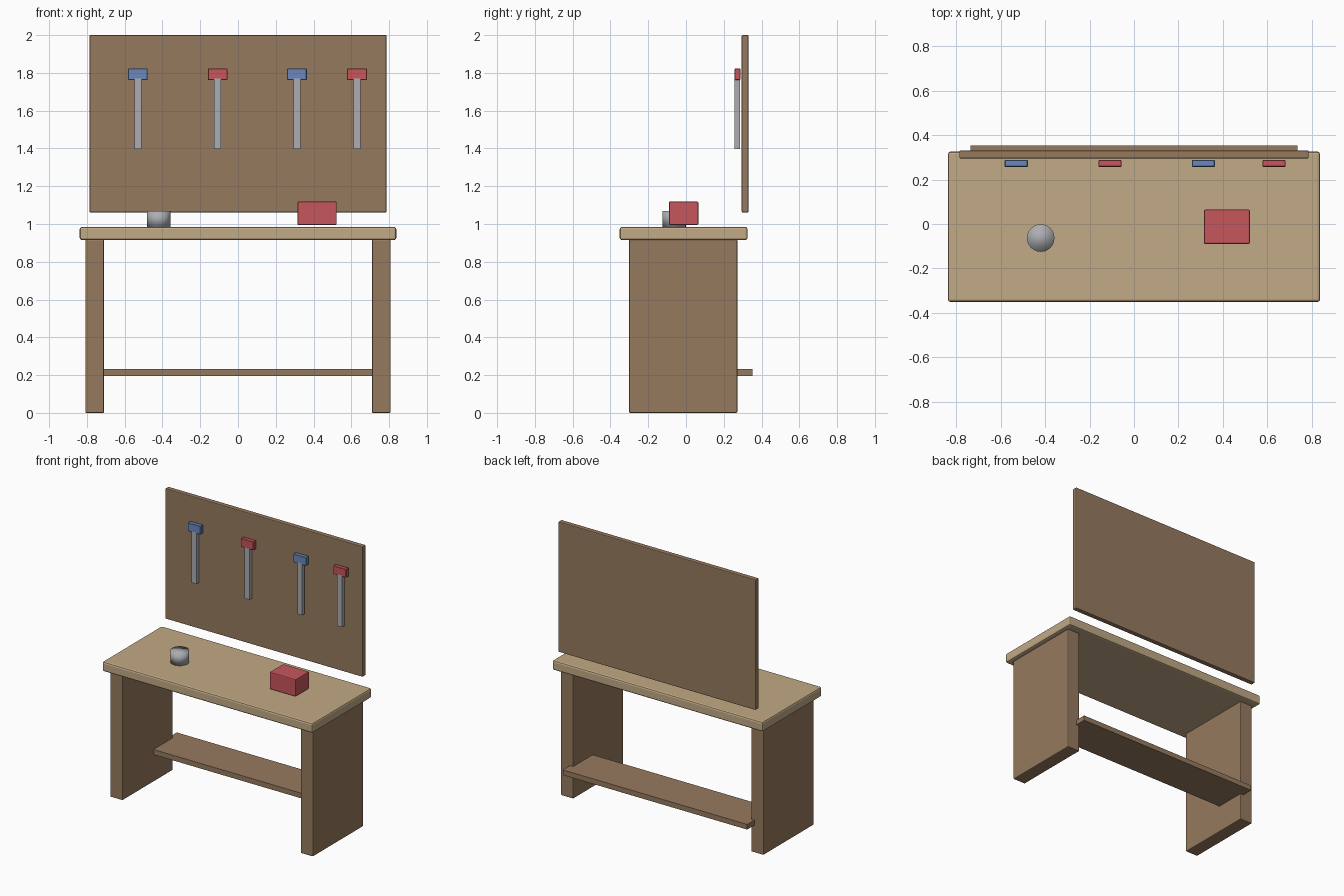
import bpy, bmesh, math
from mathutils import Vector

if "Cube" in bpy.data.objects:
    bpy.data.objects.remove(bpy.data.objects["Cube"])


def material(name, rgb):
    m = bpy.data.materials.new(name)
    m.diffuse_color = (*rgb, 1)
    m.use_nodes = True
    m.node_tree.nodes["Principled BSDF"].inputs["Base Color"].default_value = m.diffuse_color
    return m


light_wood = material("light_wood", (0.54, 0.40, 0.235))
dark_wood = material("dark_wood", (0.305, 0.195, 0.114))
red = material("red", (0.565, 0.092, 0.107))
blue = material("blue", (0.147, 0.25, 0.497))
steel = material("steel", (0.41, 0.42, 0.45))


def finish(name, bm, mat, bevel=0, segments=2):
    mesh = bpy.data.meshes.new(name)
    bm.to_mesh(mesh)
    bm.free()
    mesh.materials.append(mat)
    ob = bpy.data.objects.new(name, mesh)
    bpy.context.collection.objects.link(ob)
    if bevel:
        mod = ob.modifiers.new("rounded_edges", 'BEVEL')
        mod.width = bevel
        mod.segments = segments
    return ob


def box(name, x, y, z, mat, bevel=0, segments=2):
    """Box from (min, max) pairs on each axis."""
    bm = bmesh.new()
    bmesh.ops.create_cube(bm, size=1)
    lo, hi = Vector((x[0], y[0], z[0])), Vector((x[1], y[1], z[1]))
    for v in bm.verts:
        v.co = (lo + hi) / 2 + v.co * (hi - lo)
    return finish(name, bm, mat, bevel, segments)


# Bench: worktop, two slab legs, rear shelf
box("worktop", (-0.838, 0.838), (-0.351, 0.326), (0.915, 0.985), light_wood, 0.012)
for side, name in ((-1, "left_leg"), (1, "right_leg")):
    box(name, sorted((side * 0.709, side * 0.808)), (-0.302, 0.272), (0, 0.917), dark_wood, 0.006)
box("shelf", (-0.735, 0.735), (0.05, 0.353), (0.196, 0.233), dark_wood)

# Tool board floating behind the worktop
box("tool_board", (-0.786, 0.786), (0.295, 0.331), (1.061, 2.0), dark_wood, 0.005)

# Row of hanging hammers with alternating head colours
for i, x in enumerate((-0.53, -0.108, 0.312, 0.63)):
    box(f"hammer_handle_{i + 1}", (x - 0.019, x + 0.019), (0.257, 0.286), (1.398, 1.77), steel)
    box(f"hammer_head_{i + 1}", (x - 0.052, x + 0.052), (0.257, 0.288), (1.762, 1.823),
        red if i % 2 else blue, 0.003, 1)

# Items on the worktop: toolbox and metal can
box("toolbox", (0.315, 0.522), (-0.09, 0.065), (0.995, 1.119), red, 0.006)
bm = bmesh.new()
bmesh.ops.create_cone(bm, cap_ends=True, segments=24, radius1=0.062, radius2=0.062, depth=0.085)
bmesh.ops.translate(bm, verts=bm.verts, vec=(-0.42, -0.063, 1.0265))
for f in bm.faces:
    f.smooth = True
finish("metal_can", bm, steel)
